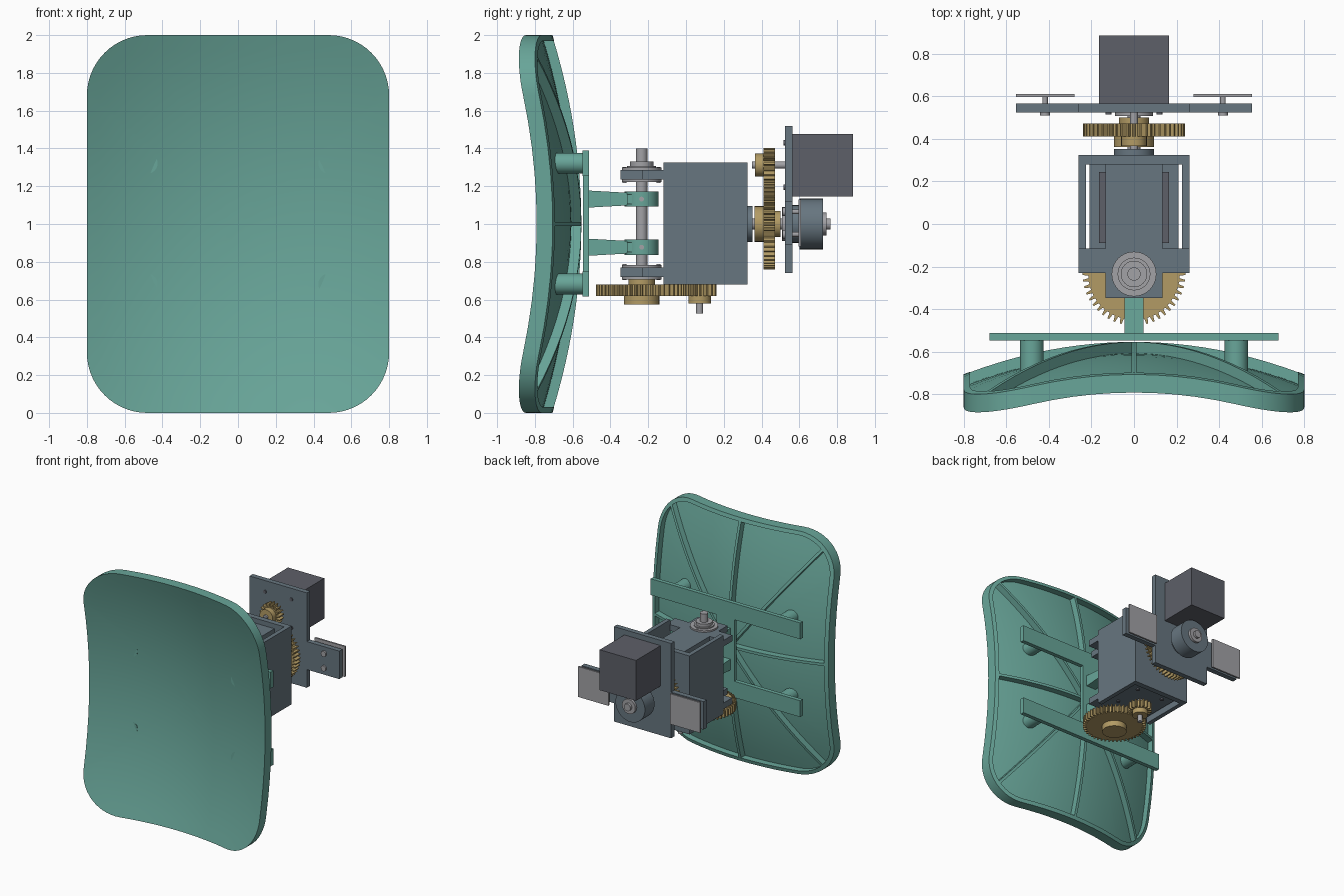
import bpy, bmesh
from math import sin, cos, pi
from mathutils import Vector

if "Cube" in bpy.data.objects:
    bpy.data.objects.remove(bpy.data.objects["Cube"])


def material(name, rgb):
    m = bpy.data.materials.new(name)
    m.diffuse_color = (*rgb, 1)
    m.use_nodes = True
    m.node_tree.nodes["Principled BSDF"].inputs["Base Color"].default_value = m.diffuse_color
    return m


TEAL = material("teal", (.14, .38, .32))
SLATE = material("slate", (.135, .18, .215))
DARK = material("dark_grey", (.11, .115, .14))
GOLD = material("gold", (.45, .33, .13))
STEEL = material("steel", (.36, .36, .38))


def finish(name, bm, mat):
    bmesh.ops.recalc_face_normals(bm, faces=bm.faces)
    me = bpy.data.meshes.new(name)
    bm.to_mesh(me)
    bm.free()
    me.materials.append(mat)
    ob = bpy.data.objects.new(name, me)
    bpy.context.collection.objects.link(ob)
    bpy.context.view_layer.objects.active = ob
    bpy.ops.object.select_all(action='DESELECT')
    ob.select_set(True)
    bpy.ops.object.shade_smooth_by_angle(angle=.5)
    return ob


def prism(name, pts, axis, a, b, mat):
    """Extrude a 2D outline along an axis from a to b."""
    put = {'x': lambda u, v, t: (t, u, v), 'y': lambda u, v, t: (u, t, v),
           'z': lambda u, v, t: (u, v, t)}[axis]
    bm = bmesh.new()
    lo, hi = [[bm.verts.new(put(u, v, t)) for u, v in pts] for t in (a, b)]
    bm.faces.new(lo)
    bm.faces.new(hi)
    n = len(pts)
    for i in range(n):
        j = (i + 1) % n
        bm.faces.new((lo[i], lo[j], hi[j], hi[i]))
    return finish(name, bm, mat)


def box(name, x, y, z, mat):
    return prism(name, [(x[0], y[0]), (x[1], y[0]), (x[1], y[1]), (x[0], y[1])], 'z', *z, mat)


def cyl(name, c, r, axis, a, b, mat, n=32):
    pts = [(c[0] + r * cos(2 * pi * i / n), c[1] + r * sin(2 * pi * i / n)) for i in range(n)]
    return prism(name, pts, axis, a, b, mat)


def gear(name, c, r, teeth, axis, a, b, phase=0):
    pts = []
    for i in range(teeth):
        for f, rr in ((-.3, r - .027), (-.13, r), (.13, r), (.3, r - .027)):
            t = 2 * pi * (i + f + phase) / teeth
            pts.append((c[0] + rr * cos(t), c[1] + rr * sin(t)))
    prism(name, pts, axis, a, b, GOLD)


# Curved reflector panel: concentric rounded-rectangle rings on a paraboloid
def surf(x, z):
    return -.637 - .24 * x * x - .155 * (z - 1) ** 2


def outline(inset):
    w, h, r = .8 - inset, 1 - inset, .32 - inset
    pts = []
    corners = [(1, 1), (-1, 1), (-1, -1), (1, -1)]
    for k, (sx, sz) in enumerate(corners):
        for i in range(15):
            t = pi / 2 * (k + i / 14)
            pts.append(Vector((sx * (w - r) + r * cos(t), sz * (h - r) + r * sin(t))))
        nx, nz = corners[(k + 1) % 4]
        t = pi / 2 * (k + 1)
        end = Vector((nx * (w - r) + r * cos(t), nz * (h - r) + r * sin(t)))
        start = pts[-1].copy()
        pts += [start.lerp(end, i / 10) for i in range(1, 10)]
    return pts


def panel():
    bm = bmesh.new()
    steps = [i / 12 for i in range(1, 13)]
    spec = [(0, s, 0) for s in steps] + [(0, 1, .085), (.03, 1, .085)]
    spec += [(.03, s, .03) for s in reversed(steps)]
    rings = []
    for inset, s, off in spec:
        rings.append([bm.verts.new((p.x * s, surf(p.x * s, 1 + p.y * s) + off, 1 + p.y * s))
                      for p in outline(inset)])
    n = len(rings[0])
    for r0, r1 in zip(rings, rings[1:]):
        for i in range(n):
            j = (i + 1) % n
            bm.faces.new((r0[i], r0[j], r1[j], r1[i]))
    for ring, off in ((rings[0], 0), (rings[-1], .03)):
        c = bm.verts.new((0, surf(0, 1) + off, 1))
        for i in range(n):
            bm.faces.new((c, ring[i], ring[(i + 1) % n]))
    finish("reflector_panel", bm, TEAL)


def rib(name, ex, ez):
    bm = bmesh.new()
    a, b = Vector((-ex, -ez)), Vector((ex, ez))
    side = Vector((-ez, ex)).normalized() * .011
    prev = None
    for i in range(25):
        p = a.lerp(b, i / 24)
        y = surf(p.x, 1 + p.y)
        sec = [bm.verts.new((q.x, y + o, 1 + q.y)) for q, o in
               ((p - side, .015), (p + side, .015), (p + side, .083), (p - side, .083))]
        if prev:
            for k in range(4):
                m = (k + 1) % 4
                bm.faces.new((prev[k], prev[m], sec[m], sec[k]))
        else:
            bm.faces.new(sec)
        prev = sec
    bm.faces.new(prev)
    finish(name, bm, TEAL)


panel()
rib("vertical_rib", 0, .98)
rib("horizontal_rib", .78, 0)
rib("diagonal_rib_a", .69, .89)
rib("diagonal_rib_b", -.69, .89)

# Panel support frame and clevis arms
box("frame_upright", (-.08, .08), (-.545, -.513), (.7, 1.3), TEAL)
for z in (.682, 1.322):
    box("frame_crossbar", (-.68, .68), (-.547, -.513), (z - .067, z + .067), TEAL)
    for x in (-.48, .48):
        cyl("standoff", (x, z), .055, 'y', -.7, -.54, TEAL)
for z in (.877, 1.132):
    prism("clevis_arm", [(-.515, z - .045), (-.515, z + .045), (-.25, z + .03), (-.25, z - .03)],
          'x', -.045, .045, TEAL)
    cyl("clevis_boss", (0, -.235), .09, 'z', z - .04, z + .04, TEAL)
    box("clevis_key", (-.075, .075), (-.312, -.272), (z - .025, z + .025), TEAL)
    cyl("boss_set_screw", (-.235, z), .013, 'x', -.093, .093, STEEL, 12)

# Yoke body
box("body_back_plate", (-.26, .26), (.28, .325), (.68, 1.325), SLATE)
for s in (-1, 1):
    x = sorted((s * .225, s * .26))
    box("body_side_plate", x, (-.118, .29), (.68, 1.325), SLATE)
for z0, z1, w in ((1.235, 1.285, .135), (.72, .77, .21)):
    box("body_deck", (-w, w), (-.118, .28), (z0, z1), SLATE)
    prism("bearing_ear", [(-.26, -.115), (-.26, -.23), (-.135, -.23), (-.135, -.348),
                          (.135, -.348), (.135, -.23), (.26, -.23), (.26, -.115)],
          'z', z0, z1, SLATE)
    for a, b in ((z0 - .013, z0), (z1, z1 + .013)):
        cyl("bearing_flange", (0, -.235), .105, 'z', a, b, STEEL, 40)
    for y in (-.325, -.145):
        cyl("flange_screw", (0, y), .01, 'z', z0 - .017, z1 + .017, STEEL, 12)
cyl("bearing_race", (0, -.235), .077, 'z', 1.298, 1.307, STEEL)
cyl("shaft_collar", (0, -.235), .062, 'z', 1.3, 1.332, STEEL)
cyl("vertical_shaft", (0, -.235), .031, 'z', .575, 1.4, STEEL)

# Lower drive: motor, pinion and gear
box("lower_motor", (-.165, .165), (-.09, .245), (.77, 1.1), DARK)
cyl("lower_motor_shaft", (0, .072), .019, 'z', .525, .78, STEEL, 20)
gear("lower_pinion", (0, .072), .09, 17, 'z', .62, .682, .25)
cyl("lower_pinion_hub", (0, .072), .06, 'z', .58, .625, GOLD)
gear("lower_gear", (0, -.235), .242, 48, 'z', .62, .68)
cyl("lower_gear_hub", (0, -.235), .094, 'z', .573, .625, GOLD)
cyl("lower_gear_spacer", (0, -.235), .07, 'z', .675, .71, GOLD)
for x in (-.12, .12):
    for y in (-.045, .19):
        cyl("lower_motor_screw", (x, y), .014, 'z', .71, .73, DARK, 12)

# Rear drive along the horizontal axis
cyl("horizontal_shaft", (0, 1), .03, 'y', .25, .765, STEEL)
cyl("rear_bearing_flange", (0, 1), .095, 'y', .32, .352, SLATE)
cyl("rear_gear_hub", (0, 1), .094, 'y', .362, .42, GOLD)
gear("rear_gear", (0, 1), .24, 48, 'y', .41, .472)
cyl("rear_gear_spacer", (0, 1), .07, 'y', .47, .5, GOLD)
cyl("rear_plate_flange", (0, 1), .09, 'y', .507, .525, STEEL)
gear("rear_pinion", (0, 1.312), .09, 17, 'y', .41, .472, .25)
cyl("rear_pinion_hub", (0, 1.312), .06, 'y', .366, .415, GOLD)
cyl("rear_motor_shaft", (0, 1.312), .019, 'y', .35, .57, STEEL, 20)

# Rear mounting plate with wings, pads and motor
prism("mount_plate", [(-.26, .74), (.26, .74), (.26, .89), (.555, .89), (.555, 1.12), (.26, 1.12),
                      (.26, 1.52), (-.26, 1.52), (-.26, 1.12), (-.555, 1.12), (-.555, .89),
                      (-.26, .89)], 'y', .523, .565, SLATE)
box("rear_motor", (-.165, .165), (.565, .885), (1.145, 1.477), DARK)
for x in (-.12, .12):
    for z in (1.195, 1.43):
        cyl("rear_motor_screw", (x, z), .014, 'y', .515, .53, DARK, 12)
for s in (-1, 1):
    box("wing_pad", sorted((s * .28, s * .555)), (.596, .61), (.88, 1.13), STEEL)
    for z in (.945, 1.065):
        cyl("wing_pin", (s * .418, z), .013, 'y', .55, .6, STEEL, 16)
        cyl("wing_pin_head", (s * .418, z), .023, 'y', .51, .525, STEEL, 16)

# Sensor drum on the end of the horizontal shaft
cyl("drum_base", (0, 1), .1, 'y', .56, .6, SLATE)
cyl("sensor_drum", (0, 1), .134, 'y', .6, .725, SLATE, 48)
cyl("drum_cap", (0, 1), .06, 'y', .72, .745, STEEL)
